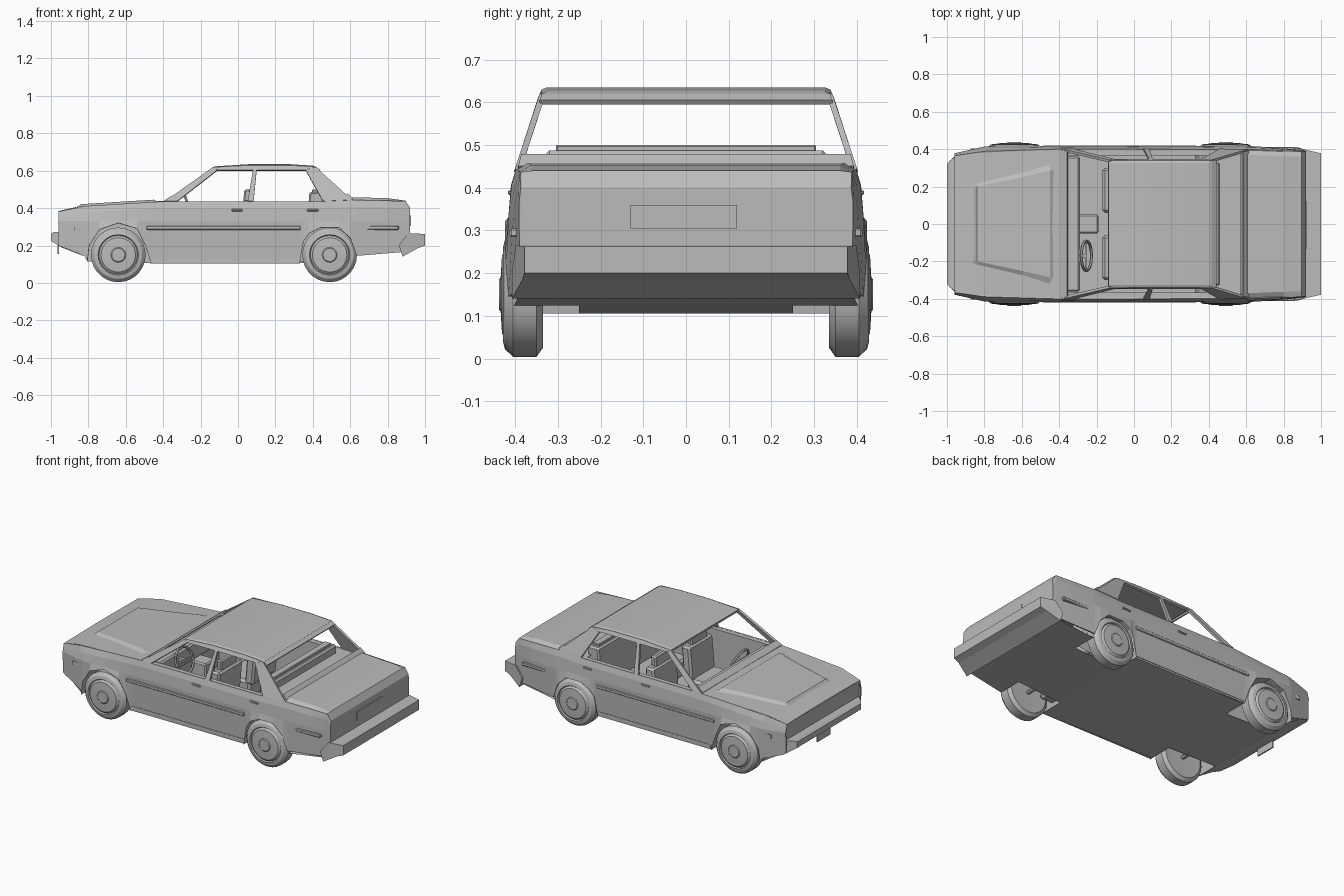
import bpy, bmesh, math
from mathutils import Vector, Matrix

if "Cube" in bpy.data.objects:
    bpy.data.objects.remove(bpy.data.objects["Cube"])

grey = bpy.data.materials.new("plain grey")
grey.diffuse_color = (0.5, 0.5, 0.5, 1)
grey.use_nodes = True
grey.node_tree.nodes["Principled BSDF"].inputs["Base Color"].default_value = grey.diffuse_color


def lerp(pts, x):
    # piecewise-linear lookup
    if x <= pts[0][0]:
        return pts[0][1]
    for (a, p), (b, q) in zip(pts, pts[1:]):
        if x <= b:
            return p + (q - p) * (x - a) / (b - a)
    return pts[-1][1]


def add(name, verts, faces, thick=0, mirror=False, bevel=0):
    me = bpy.data.meshes.new(name)
    me.from_pydata([tuple(v) for v in verts], [], faces)
    bm = bmesh.new()
    bm.from_mesh(me)
    bmesh.ops.recalc_face_normals(bm, faces=bm.faces)
    bm.to_mesh(me)
    bm.free()
    me.materials.append(grey)
    ob = bpy.data.objects.new(name, me)
    bpy.context.collection.objects.link(ob)
    if bevel:
        m = ob.modifiers.new("bevel", 'BEVEL')
        m.width, m.segments = bevel, 1
    if thick:
        m = ob.modifiers.new("thickness", 'SOLIDIFY')
        m.thickness, m.offset = thick, 0
    if mirror:
        m = ob.modifiers.new("mirror", 'MIRROR')
        m.use_axis = (False, True, False)
        m.use_clip = False
        m.use_mirror_merge = False
    return ob


def grid(name, rows, **kw):
    n = len(rows[0])
    faces = [(i * n + j, i * n + j + 1, (i + 1) * n + j + 1, (i + 1) * n + j)
             for i in range(len(rows) - 1) for j in range(n - 1)]
    return add(name, [p for r in rows for p in r], faces, **kw)


def box(name, x0, x1, y0, y1, z0, z1, lean=0, **kw):
    v = [(x + (lean if z == z1 else 0), y, z) for x in (x0, x1) for y in (y0, y1) for z in (z0, z1)]
    f = [(0, 1, 3, 2), (4, 6, 7, 5), (0, 4, 5, 1), (2, 3, 7, 6), (0, 2, 6, 4), (1, 5, 7, 3)]
    return add(name, v, f, **kw)


def lathe(name, profile, x, z, segs=28, mirror=True):
    rows = []
    for i in range(segs + 1):
        a = 2 * math.pi * i / segs
        rows.append([(x + r * math.cos(a), y, z + r * math.sin(a)) for r, y in profile])
    ob = grid(name, rows, mirror=mirror)
    bm = bmesh.new()
    bm.from_mesh(ob.data)
    bmesh.ops.remove_doubles(bm, verts=bm.verts, dist=1e-5)
    bmesh.ops.recalc_face_normals(bm, faces=bm.faces)
    bm.to_mesh(ob.data)
    bm.free()
    return ob


# Outline curves along the length
FRONT_ARCH = [(-.805, .115), (-.795, .2), (-.74, .285), (-.64, .32), (-.54, .29), (-.495, .2), (-.465, .105)]
REAR_ARCH = [(.33, .105), (.35, .22), (.38, .265), (.44, .295), (.54, .295), (.6, .24), (.635, .145)]
BOTTOM = [(-.96, .2), (-.82, .145)] + FRONT_ARCH + REAR_ARCH + [(.88, .165), (.92, .2)]
Y_BOT = [(-.96, .37), (-.81, .405), (-.74, .42), (-.54, .42), (-.46, .403), (.33, .403),
         (.38, .42), (.6, .42), (.64, .41), (.92, .385)]
Y_MID = [(-.96, .372), (-.79, .41), (.7, .41), (.92, .385)]
Y_TOP = [(-.96, .362), (-.8, .385), (-.4, .397), (.6, .395), (.92, .383)]
Z_TOP = [(-.96, .38), (-.84, .408), (-.4, .435), (.45, .435), (.61, .442), (.895, .437), (.92, .4)]

# Body sides
cols = sorted({x for x, _ in BOTTOM} | {-.39, 0, .61, .8, .895})
side = []
for x in cols:
    zb, zt = lerp(BOTTOM, x), lerp(Z_TOP, x)
    side.append([(x, lerp(Y_BOT, x), zb), (x, lerp(Y_MID, x) + .002, max(.33, zb + .01)),
                 (x, (lerp(Y_MID, x) + lerp(Y_TOP, x)) / 2 + .003, zt - .035), (x, lerp(Y_TOP, x), zt)])
grid("body_side", side, thick=.008, mirror=True)

# Hood and its raised centre
frac = (-1, -.6, 0, .6, 1)
hood_x = (-.96, -.84, -.6, -.39)
grid("hood", [[(x, f * lerp(Y_TOP, x), lerp(Z_TOP, x) + .004 * (1 - abs(f))) for f in frac] for x in hood_x])
bulge = []
for x, yo, yi in ((-.86, .215, .195), (-.84, .22, .2), (-.6, .275, .25), (-.45, .32, .285), (-.43, .32, .285)):
    h = 0 if x in (-.86, -.43) else .013
    z = lerp(Z_TOP, x)
    bulge.append([(x, -yo, z), (x, -yi, z + h), (x, yi, z + h), (x, yo, z)])
grid("hood_bulge", bulge)

# Trunk lid
LID = [(.57, .455), (.61, .458), (.8, .453), (.895, .44), (.92, .4)]
trunk = []
for x, zc in LID:
    ye, ze = lerp(Y_TOP, x), lerp(Z_TOP, x)
    trunk.append([(x, -ye, ze), (x, -ye + .025, zc), (x, ye - .025, zc), (x, ye, ze)])
grid("trunk_lid", trunk)

# Nose and tail panels
grid("nose_panel", [[(-.96, -.362, .38), (-.96, .362, .38)], [(-.95, -.372, .33), (-.95, .372, .33)],
                    [(-.945, -.37, .2), (-.945, .37, .2)]])
grid("tail_panel", [[(.92, -.384, z), (.92, .384, z)] for z in (.4, .3, .2)])
box("rear_plate", .918, .924, -.13, .12, .305, .36)
box("front_plate", -.965, -.957, -.065, .065, .155, .23)


# Bumpers: side profile swept across the width, narrowing at the tips
def bumper(name, prof, width):
    n = len(prof)
    v = [(x, s * lerp(width, x), z) for s in (-1, 1) for x, z in prof]
    f = [tuple(range(n)), tuple(range(n, 2 * n))]
    f += [(i, (i + 1) % n, n + (i + 1) % n, n + i) for i in range(n)]
    add(name, v, f)


bumper("front_bumper", [(-.93, .275), (-.985, .272), (-1, .262), (-1, .225), (-.945, .19), (-.83, .145), (-.83, .2)],
       [(-1, .32), (-.955, .375), (-.83, .4)])
bumper("rear_bumper", [(.91, .265), (1, .262), (1, .2), (.96, .185), (.88, .14), (.86, .2)], [(.88, .408), (.96, .383), (1, .378)])

# Floor pan with wheel wells
ZF = [(-.93, .19), (-.8, .113), (.33, .105), (.64, .125), (.9, .16)]
grid("floor", [[(x, -.25, z), (x, .25, z)] for x, z in ZF])
for a, b in ((-.93, -.805), (-.465, .33), (.635, .9)):
    grid("floor_edge", [[(x, .25, lerp(ZF, x)), (x, min(.402, lerp(Y_BOT, x)), lerp(ZF, x))] for x in (a, b)], mirror=True)
for name, arch in (("front_well", FRONT_ARCH), ("rear_well", REAR_ARCH)):
    n = len(arch)
    v = [(x, y, z) for y in (.25, .415) for x, z in arch]
    f = [tuple(range(n))] + [(i, i + 1, n + i + 1, n + i) for i in range(n - 1)]
    add(name, v, f, mirror=True)

# Cabin sides: pillars and roof rails, leaning inward with height
LEAN = [(.435, .396), (.52, .374), (.618, .336), (.63, .33)]
panels = {
    "front_pillar": [(-.39, .435), (-.325, .435), (-.11, .602), (-.135, .616)],
    "middle_pillar": [(.052, .435), (.083, .435), (.1, .603), (.08, .603)],
    "rear_pillar": [(.455, .435), (.61, .442), (.415, .618), (.362, .602)],
    "roof_rail": [(-.135, .616), (-.11, .602), (.362, .602), (.415, .618), (.275, .626), (.06, .626)],
}
for name, pts in panels.items():
    add(name, [(x, lerp(LEAN, z), z) for x, z in pts], [tuple(range(len(pts)))], thick=.014, mirror=True)

# Roof
roof = []
for x, z in ((-.135, .616), (-.11, .62), (.06, .631), (.275, .631), (.4, .623), (.417, .617)):
    roof.append([(x, -.337, z - .005), (x, -.325, z), (x, .325, z), (x, .337, z - .005)])
grid("roof", roof, thick=.008)


# Window frame bars across the car
def bar(name, x0, z0, x1, z1):
    grid(name, [[(x, -lerp(LEAN, z), z), (x, lerp(LEAN, z), z)] for x, z in ((x0, z0), (x1, z1))], thick=.012)


bar("windshield_header", -.135, .614, -.115, .602)
bar("windshield_base", -.39, .436, -.355, .46)
bar("rear_window_header", .415, .615, .438, .6)
bar("rear_window_base", .61, .447, .582, .475)

# Cabin lining and dashboard
grid("door_lining", [[(x, .396, .433), (x, .365, .433), (x, .365, .115)] for x in (-.39, .5)], mirror=True)
grid("firewall", [[(-.39, -.365, z), (-.39, .365, z)] for z in (.11, .433)])
grid("parcel_shelf", [[(x, -.385, .435), (x, .385, .435)] for x in (.43, .6)])
box("dashboard", -.39, -.29, -.362, .362, .32, .43, bevel=.01)
box("centre_console", -.3, -.19, -.05, .05, .11, .33, bevel=.008)

# Seats
box("front_seat_cushion", -.17, .04, .06, .3, .13, .24, mirror=True, bevel=.015)
box("front_seat_back", .0, .06, .06, .3, .22, .44, lean=.02, mirror=True, bevel=.012)
box("front_headrest", .028, .062, .1, .26, .43, .5, lean=.006, mirror=True, bevel=.008)
box("rear_seat_cushion", .2, .42, -.33, .33, .13, .24, bevel=.015)
box("rear_seat_back", .37, .45, -.33, .33, .22, .487, lean=.01, bevel=.01)
box("rear_seat_top", .395, .44, -.305, .305, .48, .5, bevel=.004)

# Steering wheel and column
bpy.ops.mesh.primitive_torus_add(major_radius=.08, minor_radius=.008, major_segments=20, minor_segments=6,
                                 location=(-.255, -.17, .385), rotation=(0, math.radians(70), 0))
bpy.context.object.name = "steering_wheel"
bpy.context.object.data.materials.append(grey)
box("steering_column", -.3, -.25, -.18, -.16, .375, .395)
box("steering_spoke", -.26, -.25, -.245, -.095, .378, .392)

# Wheels with hubcaps, and axles
TYRE = [(0, .34), (.125, .335), (.146, .35), (.146, .405), (.128, .424), (.108, .429), (.103, .422),
        (.092, .431), (.04, .434), (.035, .438), (0, .438)]
for name, x in (("front", -.64), ("rear", .49)):
    wheel = lathe(name + "_wheel", TYRE, x, .15)
    bpy.context.view_layer.objects.active = wheel
    bpy.ops.object.select_all(action='DESELECT')
    wheel.select_set(True)
    bpy.ops.object.shade_smooth_by_angle(angle=math.radians(25))
    lathe(name + "_axle", [(.012, -.34), (.012, .34)], x, .15, segs=8, mirror=False)

# Side trim, door handles and marker lamps
box("door_trim", -.49, .335, .405, .42, .284, .305, mirror=True, bevel=.004)
box("rear_trim", .6, .86, .392, .413, .284, .305, mirror=True, bevel=.004)
for x in (-.035, .37):
    box("door_handle", x, x + .06, .4, .417, .383, .394, mirror=True, bevel=.003)
box("marker_lamp", -.875, -.835, .39, .404, .28, .305, mirror=True)
box("sill_trim", -.46, .325, .4, .411, .115, .135, mirror=True)
